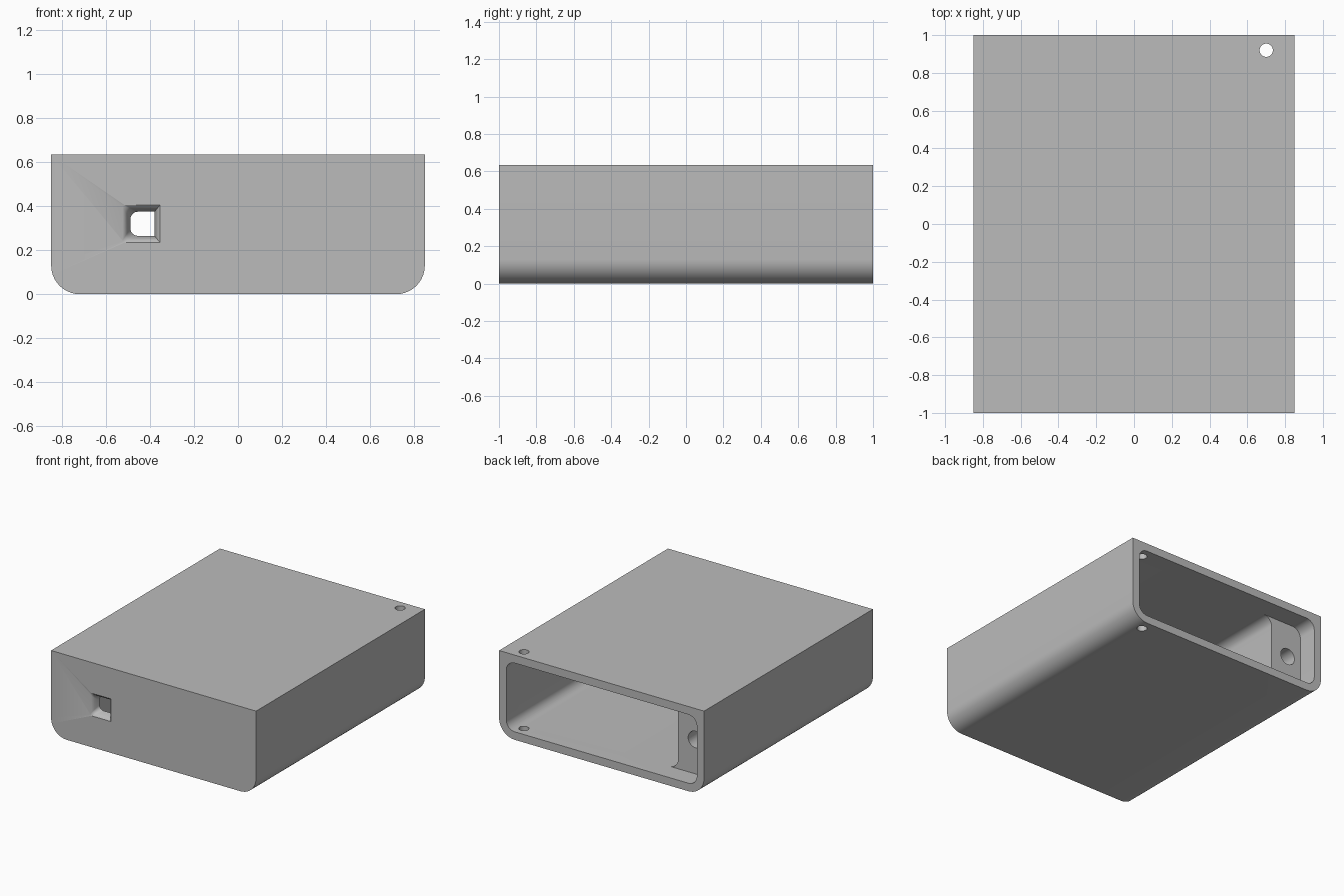
import bpy, bmesh, math
from mathutils import Matrix

old = bpy.data.objects.get("Cube")
if old:
    bpy.data.objects.remove(old)

grey = bpy.data.materials.new("plain_grey")
grey.use_nodes = True
GREY = (0.5, 0.5, 0.5, 1)
grey.diffuse_color = GREY
grey.node_tree.nodes["Principled BSDF"].inputs["Base Color"].default_value = GREY

W, H, WALL = 0.85, 0.635, 0.06


def finish(bm, name, cutter=True):
    bmesh.ops.recalc_face_normals(bm, faces=bm.faces)
    mesh = bpy.data.meshes.new(name)
    bm.to_mesh(mesh)
    bm.free()
    mesh.materials.append(grey)
    ob = bpy.data.objects.new(name, mesh)
    bpy.context.collection.objects.link(ob)
    ob.hide_render = cutter
    return ob


def box(name, x, y, z, radius, pick, cutter=True):
    """Box between the given ranges, with the edges chosen by pick rounded."""
    bm = bmesh.new()
    bmesh.ops.create_cube(bm, size=1)
    for v in bm.verts:
        v.co = [r[0] if c < 0 else r[1] for c, r in zip(v.co, (x, y, z))]
    edges = [e for e in bm.edges if pick(e)]
    bmesh.ops.bevel(bm, geom=edges, offset=radius, segments=10, profile=0.5, affect='EDGES')
    return finish(bm, name, cutter)


def cylinder(name, centre, radius, depth, turn=0):
    bm = bmesh.new()
    place = Matrix.Translation(centre) @ Matrix.Rotation(turn, 4, 'X')
    bmesh.ops.create_cone(bm, cap_ends=True, segments=40, radius1=radius,
                          radius2=radius, depth=depth, matrix=place)
    return finish(bm, name)


def along_y(e):
    return abs(e.verts[0].co.y - e.verts[1].co.y) > 0.1


def window_ring(x0, x1, z0, z1, r):
    """Opening outline with both corners at x0 rounded."""
    pts = [(x1, z0), (x1, z1)]
    for cz, start in ((z1 - r, 90), (z0 + r, 180)):
        for i in range(9):
            a = math.radians(start + i * 90 / 8)
            pts.append((x0 + r + r * math.cos(a), cz + r * math.sin(a)))
    return pts


# Front window, flaring outwards in a curve
def flared_window():
    bm = bmesh.new()
    rings = []
    steps = [(-1.05, 1), (-1.0, 1)]
    steps += [(-1 + WALL * math.sin(a), 1 - math.sin(a) ** 0.5)
              for a in (math.radians(d) for d in (8, 20, 35, 55, 90))]
    steps.append((-0.9, 0))
    for y, f in steps:
        ring = window_ring(-0.49 - 0.035 * f, -0.38 + 0.025 * f,
                           0.265 - 0.03 * f, 0.375 + 0.03 * f, 0.035 - 0.025 * f)
        rings.append([bm.verts.new((px, y, pz)) for px, pz in ring])
    for a, b in zip(rings, rings[1:]):
        for i in range(len(a)):
            j = (i + 1) % len(a)
            bm.faces.new((a[i], a[j], b[j], b[i]))
    bm.faces.new(rings[0])
    bm.faces.new(rings[-1])
    return finish(bm, "window_cutter")


# Outer shell with rounded lower long edges
shell = box("case_shell", (-W, W), (-1, 1), (0, H), 0.13,
            lambda e: along_y(e) and e.verts[0].co.z < 0.1, False)

inside = W - WALL
cutters = [
    # Main cavity, leaving a thick block along the right wall
    box("cavity_cutter", (-0.53, inside), (-1 + WALL, 1.2), (WALL, H - WALL), 0.07, along_y),
    # Wider mouth at the open back
    box("mouth_cutter", (-inside, inside), (0.85, 1.2), (WALL, H - WALL), 0.07, along_y),
    # Strap hole through roof and floor
    cylinder("strap_hole_cutter", (0.7, 0.92, H / 2), 0.035, 1),
    # Bore into the inner block
    cylinder("bore_cutter", (-0.675, 0.65, H / 2), 0.062, 0.5, math.pi / 2),
    flared_window(),
]

for cutter in cutters:
    mod = shell.modifiers.new(cutter.name, 'BOOLEAN')
    mod.operation = 'DIFFERENCE'
    mod.solver = 'EXACT'
    mod.object = cutter

# Apply the cuts, then remove the cutters
bpy.context.view_layer.objects.active = shell
shell.select_set(True)
for mod in list(shell.modifiers):
    bpy.ops.object.modifier_apply(modifier=mod.name)
for cutter in cutters:
    bpy.data.objects.remove(cutter)
bpy.ops.object.shade_smooth_by_angle(angle=math.radians(30))
